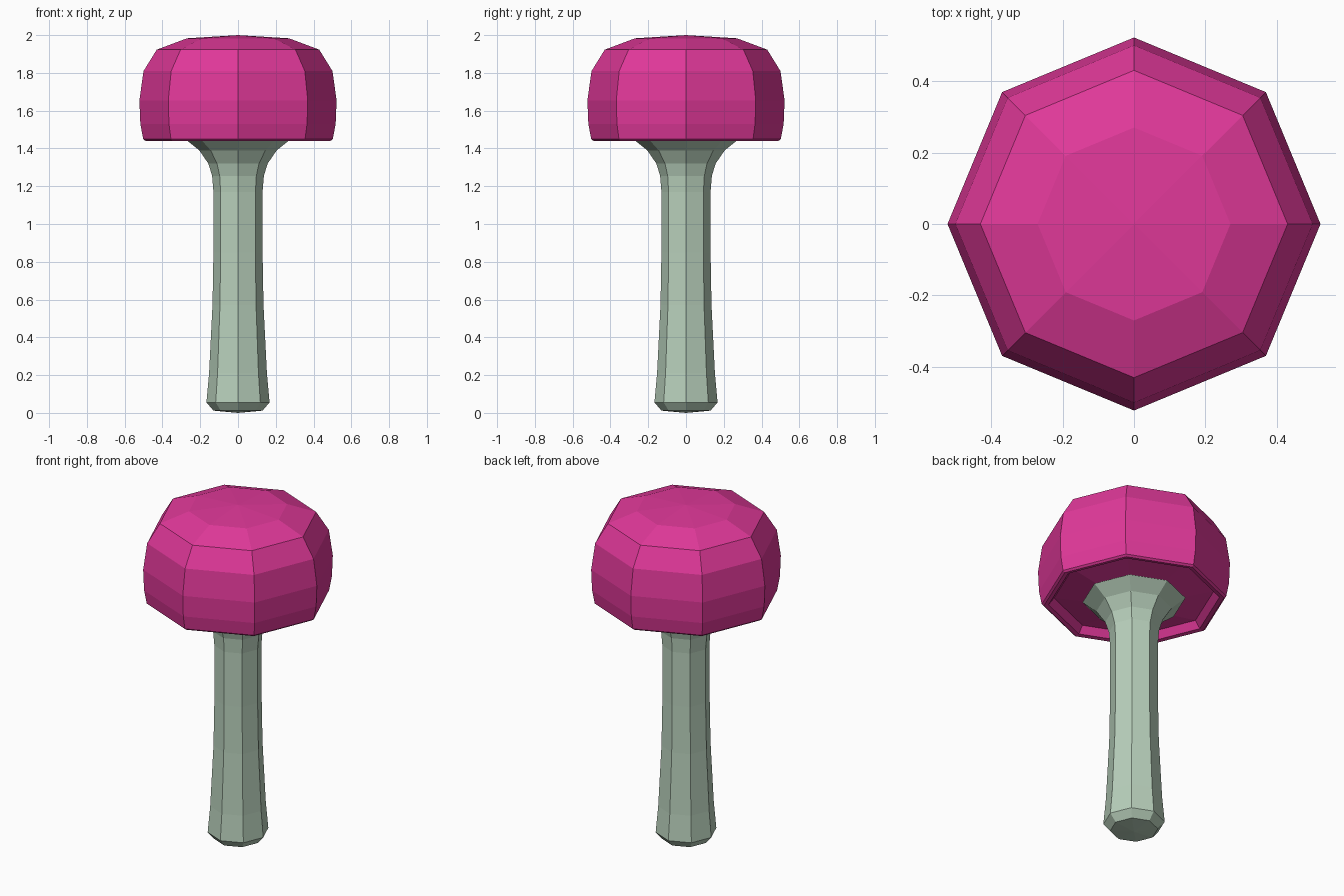
import bpy
import bmesh
from math import cos, sin, pi

if "Cube" in bpy.data.objects:
    bpy.data.objects.remove(bpy.data.objects["Cube"])

SIDES = 8


def material(name, color):
    m = bpy.data.materials.new(name)
    m.diffuse_color = color
    m.use_nodes = True
    m.node_tree.nodes["Principled BSDF"].inputs["Base Color"].default_value = m.diffuse_color
    return m


def lathe(name, profile, mat):
    """Spin (radius, z) points into a flat-shaded octagonal solid; radius 0 is a pole."""
    bm = bmesh.new()
    rings = []
    for r, z in profile:
        if r == 0:
            rings.append([bm.verts.new((0, 0, z))] * SIDES)
        else:
            rings.append([bm.verts.new((r * cos(2 * pi * i / SIDES), r * sin(2 * pi * i / SIDES), z))
                          for i in range(SIDES)])
    for a, b in zip(rings, rings[1:]):
        for i in range(SIDES):
            j = (i + 1) % SIDES
            bm.faces.new(dict.fromkeys((a[i], a[j], b[j], b[i])))
    bmesh.ops.recalc_face_normals(bm, faces=bm.faces)
    mesh = bpy.data.meshes.new(name)
    bm.to_mesh(mesh)
    bm.free()
    mesh.materials.append(mat)
    obj = bpy.data.objects.new(name, mesh)
    bpy.context.collection.objects.link(obj)
    return obj


pink = material("cap_pink", (0.75, 0.04, 0.32, 1))
green = material("stem_green", (0.48, 0.63, 0.50, 1))

# Stem: rounded foot, slim shaft, flared top meeting the cap
lathe("stem", [(0, 0), (0.13, 0.012), (0.167, 0.055), (0.153, 0.21), (0.135, 0.57),
               (0.13, 0.85), (0.13, 1.17), (0.137, 1.255), (0.157, 1.32),
               (0.205, 1.39), (0.28, 1.45), (0, 1.5)], green)

# Cap: low dome, bulging sides, thin rim and a recessed underside
lathe("cap", [(0, 2.0), (0.27, 1.983), (0.43, 1.923), (0.50, 1.81), (0.522, 1.655),
              (0.517, 1.53), (0.502, 1.45), (0.49, 1.44), (0.465, 1.444),
              (0.435, 1.485), (0.27, 1.455), (0, 1.455)], pink)
